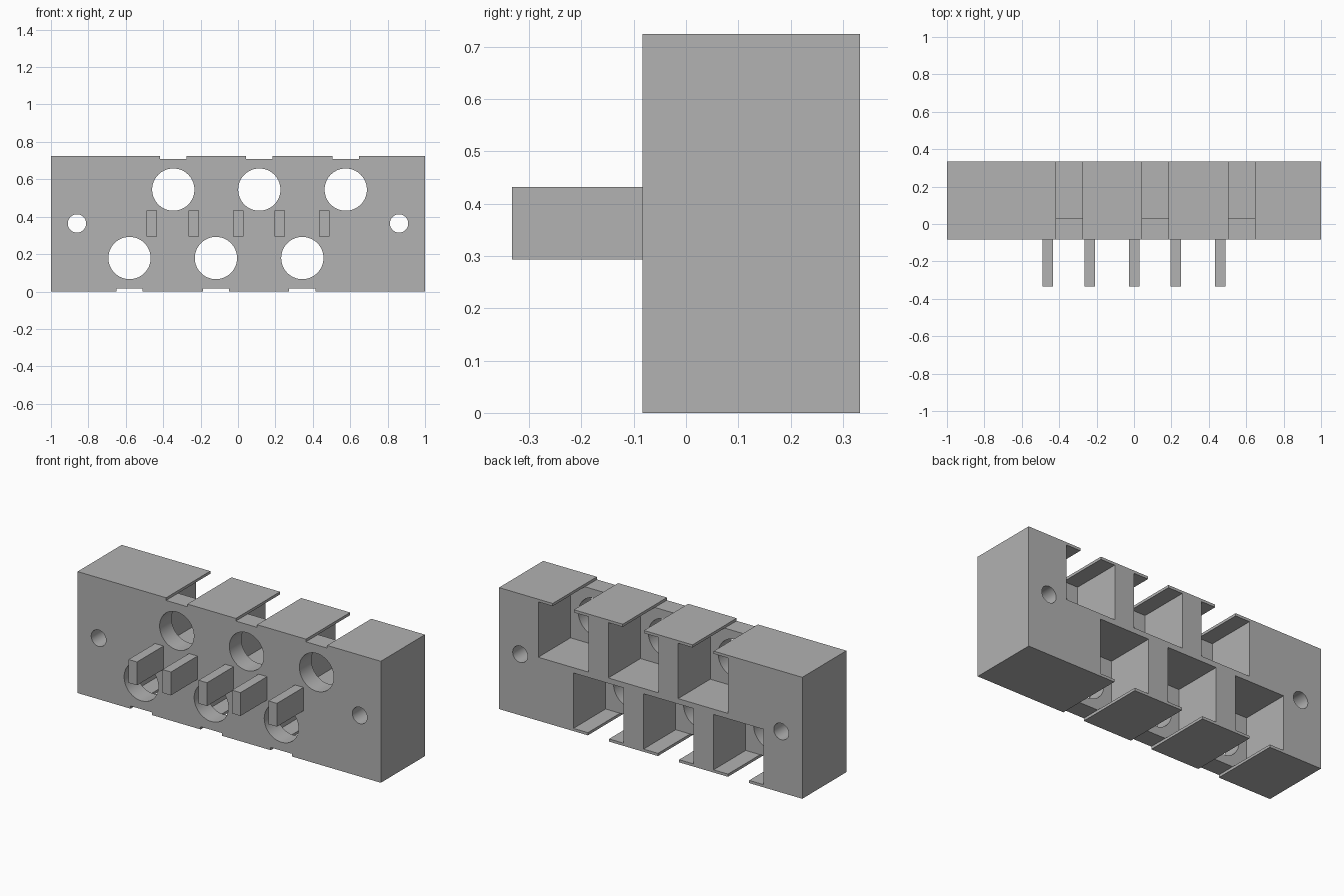
import bpy, math

cube = bpy.data.objects.get("Cube")
if cube:
    bpy.data.objects.remove(cube, do_unlink=True)

HEIGHT, FRONT, BACK = 0.724, -0.083, 0.333
MID = HEIGHT / 2
POCKET_START = 0.03      # where the rear pockets begin
LIP = 0.016              # thin wall above and below the pockets
POCKET = 0.33            # pocket width and height
SLOT = 0.14              # width of the slot through the lip

grey = bpy.data.materials.new("plain grey")
grey.use_nodes = True
colour = (0.445, 0.445, 0.445, 1)
grey.diffuse_color = colour
grey.node_tree.nodes["Principled BSDF"].inputs["Base Color"].default_value = colour


def box(name, x, y, z):
    """Box from (min, max) ranges on each axis."""
    ranges = (x, y, z)
    bpy.ops.mesh.primitive_cube_add(size=1)
    ob = bpy.context.object
    ob.name = name
    for v in ob.data.vertices:
        v.co = [r[0] if c < 0 else r[1] for c, r in zip(v.co, ranges)]
    ob.data.materials.append(grey)
    return ob


def rod(name, x, z, radius, y):
    """Cylinder lying along the y axis."""
    bpy.ops.mesh.primitive_cylinder_add(
        vertices=64, radius=radius, depth=y[1] - y[0],
        location=(x, sum(y) / 2, z), rotation=(math.pi / 2, 0, 0))
    ob = bpy.context.object
    ob.name = name
    ob.data.materials.append(grey)
    return ob


def cut(target, cutter):
    cutter.hide_render = True
    mod = target.modifiers.new("cut", 'BOOLEAN')
    mod.operation = 'DIFFERENCE'
    mod.solver = 'EXACT'
    mod.object = cutter
    bpy.context.view_layer.objects.active = target
    bpy.ops.object.modifier_apply(modifier=mod.name)
    bpy.data.objects.remove(cutter, do_unlink=True)


def around(centre, width):
    return (centre - width / 2, centre + width / 2)


# Main block
block = box("block", (-1, 1), (FRONT, BACK), (0, HEIGHT))

# Rear pockets, lip slots and round front openings, in two staggered rows
top_row = [(x, True) for x in (-0.346, 0.114, 0.576)]
bottom_row = [(x, False) for x in (-0.58, -0.118, 0.344)]
for x, top in top_row + bottom_row:
    if top:
        pocket_z = (HEIGHT - LIP - POCKET, HEIGHT - LIP)
        slot_z = (HEIGHT - LIP, HEIGHT + 0.1)
        hole_z = 0.545
    else:
        pocket_z = (LIP, LIP + POCKET)
        slot_z = (-0.1, LIP)
        hole_z = HEIGHT - 0.545
    cut(block, box("pocket_cutter", around(x, POCKET), (POCKET_START, BACK + 0.1), pocket_z))
    cut(block, box("slot_cutter", around(x, SLOT), (FRONT - 0.1, BACK + 0.1), slot_z))
    cut(block, rod("opening_cutter", x, hole_z, 0.113, (FRONT - 0.1, POCKET_START + 0.1)))

# Mounting holes through both ends
for side in (-1, 1):
    cut(block, rod("mounting_cutter", side * 0.861, MID + 0.002, 0.049, (FRONT - 0.1, BACK + 0.1)))

bpy.ops.object.select_all(action='DESELECT')
block.select_set(True)
bpy.context.view_layer.objects.active = block
bpy.ops.object.shade_smooth_by_angle(angle=math.radians(30))

# Tabs standing out of the front face
for i, x in enumerate((-0.461, -0.237, 0.001, 0.222, 0.462)):
    box(f"front_tab_{i + 1}", around(x, 0.056), (-BACK, FRONT), (0.293, 0.432))
